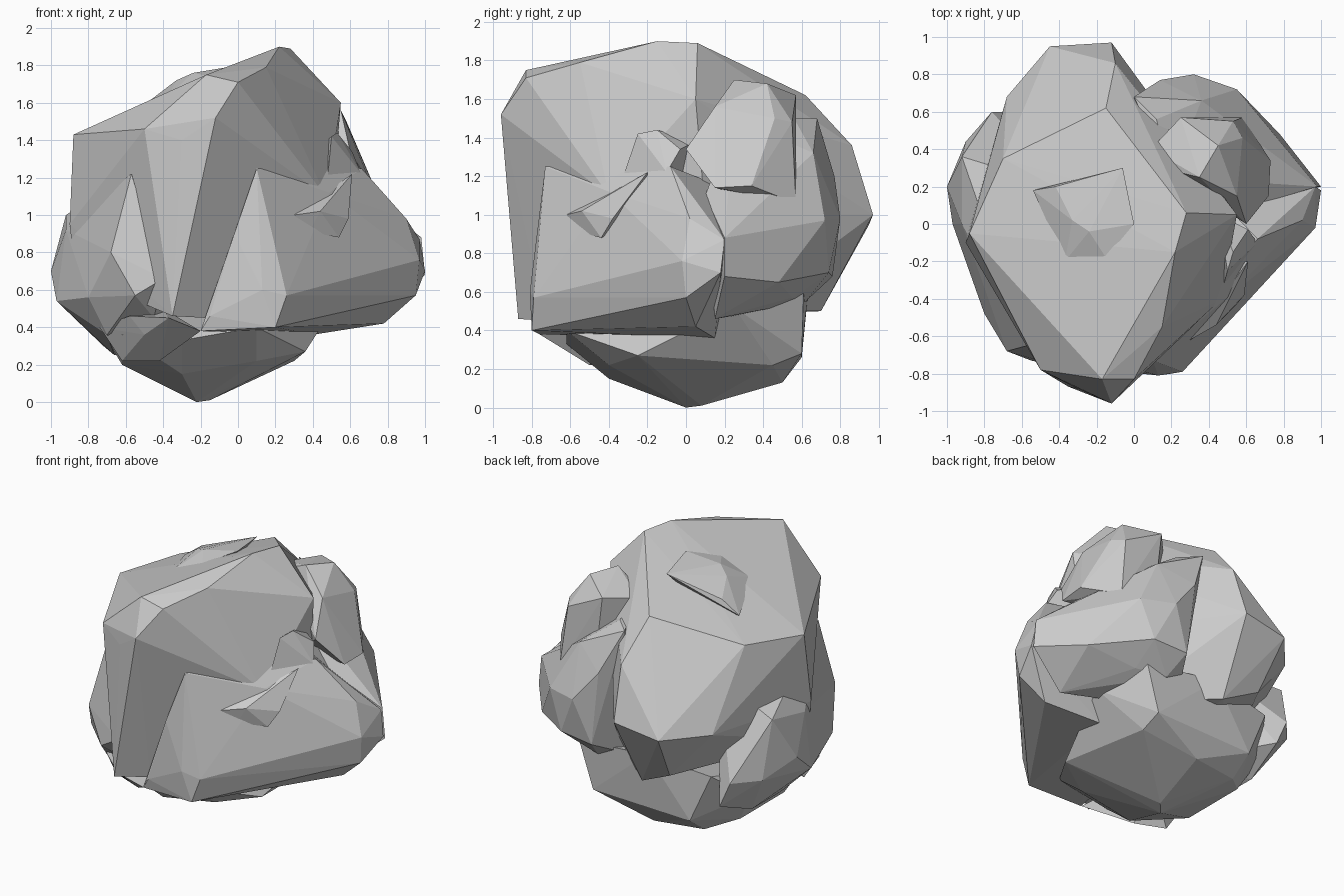
import bpy, bmesh, math


def chunk(name, pts):
    """Faceted convex stone fragment wrapped around its corner points."""
    bm = bmesh.new()
    for p in pts:
        bm.verts.new(p)
    bmesh.ops.convex_hull(bm, input=bm.verts[:])
    loose = [v for v in bm.verts if not v.link_faces]
    bmesh.ops.delete(bm, geom=loose, context='VERTS')
    bmesh.ops.recalc_face_normals(bm, faces=bm.faces[:])
    me = bpy.data.meshes.new(name)
    bm.to_mesh(me)
    bm.free()
    ob = bpy.data.objects.new(name, me)
    bpy.context.collection.objects.link(ob)
    return ob


# Main slanted block
rock = chunk("rock", [
    (-.88, -.05, 1.43), (-.50, -.78, 1.46), (-.17, -.83, 1.75), (0, -.83, 1.71),
    (.15, -.55, 1.79), (.22, -.15, 1.90), (.28, .06, 1.89), (-.70, .35, 1.46),
    (-.15, .62, 1.62), (-.10, .86, 1.36), (-.12, .97, 1.0), (-.45, .95, .95),
    (-.68, .68, .95), (-.12, -.96, 1.52), (-.30, -.88, 1.40), (-.35, -.87, .46),
    (-.17, -.73, .45), (.47, -.40, 1.10), (.55, .05, 1.60), (.32, -.30, 1.61),
    (.50, .10, 1.0), (-.90, -.10, .95), (-.87, -.10, .68), (-.15, .70, .50),
    (-.40, .75, .62), (.30, .30, .50)])

# Right front wedge
front_right = chunk("front_right_chunk", [
    (.10, -.73, 1.25), (-.02, -.77, .90), (.13, -.81, .60), (.26, -.79, .57),
    (.20, -.80, .40), (-.20, -.76, .38), (-.15, -.78, .46), (.97, -.02, .76),
    (.95, .0, .57), (1.0, .18, .70), (.78, .05, .42), (.97, .2, .87),
    (.90, .02, .98), (.49, -.40, 1.12), (.66, -.08, 1.25), (.40, .15, .36),
    (.0, .2, .36), (.3, .3, 1.1)])

# Narrow ridge above the wedge
ridge = chunk("ridge", [
    (.50, -.25, 1.42), (.53, -.15, 1.44), (.61, -.03, 1.34), (.47, -.36, 1.10),
    (.49, -.28, 1.30), (.66, -.10, 1.22), (.4, .0, 1.1), (.45, .05, 1.38)])

# Right back block
back_right = chunk("back_right_chunk", [
    (.0, .68, 1.50), (.12, .56, 1.50), (.14, .77, 1.20), (.32, .80, .98),
    (.55, .72, .97), (.36, .66, 1.32), (.98, .20, .88), (1.0, .20, .68),
    (.78, .48, .65), (.45, .74, .70), (.20, .76, .68), (.45, .55, .57),
    (.74, .15, .46), (.64, .10, 1.10), (.20, .25, 1.50), (.0, .4, .5),
    (.25, .62, .55)])

# Raised knob on the right shoulder
knob = chunk("shoulder_knob", [
    (.09, .40, 1.60), (.14, .30, 1.60), (.25, .57, 1.62), (.35, .25, 1.70),
    (.45, .42, 1.68), (.53, .55, 1.48), (.58, .46, 1.50), (.58, .57, 1.06),
    (.73, .34, 1.15), (.72, .15, 1.14), (.60, .0, 1.34), (.55, .15, 1.56),
    (.30, .57, 1.20), (.3, .3, 1.1)])

# Left flank
left = chunk("left_chunk", [
    (-.57, -.65, 1.22), (-.40, -.76, .66), (-.55, -.73, .57), (-.68, -.68, .80),
    (-.80, -.48, .56), (-.97, .0, .54), (-1.0, .20, .70), (-.92, .36, 1.0),
    (-.90, .44, .60), (-.76, .60, .60), (-.68, .60, .42), (-.92, .0, .92),
    (-.45, -.60, .45), (-.70, -.45, .36), (-.72, .30, .30), (-.66, -.10, .25),
    (-.3, .0, .4), (-.4, .2, 1.1)])

# Underside
base = chunk("base_chunk", [
    (-.22, .0, .0), (-.15, .08, .01), (-.62, .28, .20), (-.62, -.20, .20),
    (-.30, -.40, .15), (.10, -.40, .22), (.36, -.25, .27), (.30, .45, .22),
    (-.10, .50, .13), (-.45, .44, .14), (.40, .25, .38), (.30, .60, .28),
    (-.45, .60, .26), (-.30, -.62, .33), (-.62, -.52, .36), (-.74, -.25, .40),
    (-.74, .35, .42), (.40, .61, .60), (-.60, .58, .60), (-.15, .64, .66),
    (.10, -.62, .40), (.52, .25, .52)])

# Small chip on the top face
top_chip = chunk("top_chip", [
    (-.54, .18, 1.56), (-.37, -.20, 1.64), (-.15, -.18, 1.74), (-.33, .02, 1.72),
    (-.24, -.04, 1.76), (.0, .0, 1.80), (-.06, .30, 1.77), (-.42, .20, 1.65),
    (-.25, .1, 1.5)])

# Small chip on the front right face
front_chip = chunk("front_chip", [
    (.61, -.20, 1.22), (.30, -.62, 1.0), (.44, -.54, 1.02), (.38, -.55, .91),
    (.54, -.44, .88), (.59, -.38, .98), (.4, -.2, 1.0)])

# Small lip low at the front left
lip = chunk("front_left_lip", [
    (-.74, -.42, .40), (-.58, -.62, .46), (-.37, -.80, .45), (-.20, -.76, .38),
    (-.50, -.64, .36), (-.62, -.42, .22), (-.42, -.50, .22), (-.4, -.3, .5)])

# Fuse everything into one stone
bpy.context.view_layer.objects.active = rock
for part in (front_right, ridge, back_right, knob, left, base,
             top_chip, front_chip, lip):
    mod = rock.modifiers.new("fuse", 'BOOLEAN')
    mod.operation = 'UNION'
    mod.solver = 'EXACT'
    mod.object = part
    bpy.ops.object.modifier_apply(modifier=mod.name)
    bpy.data.objects.remove(part, do_unlink=True)
